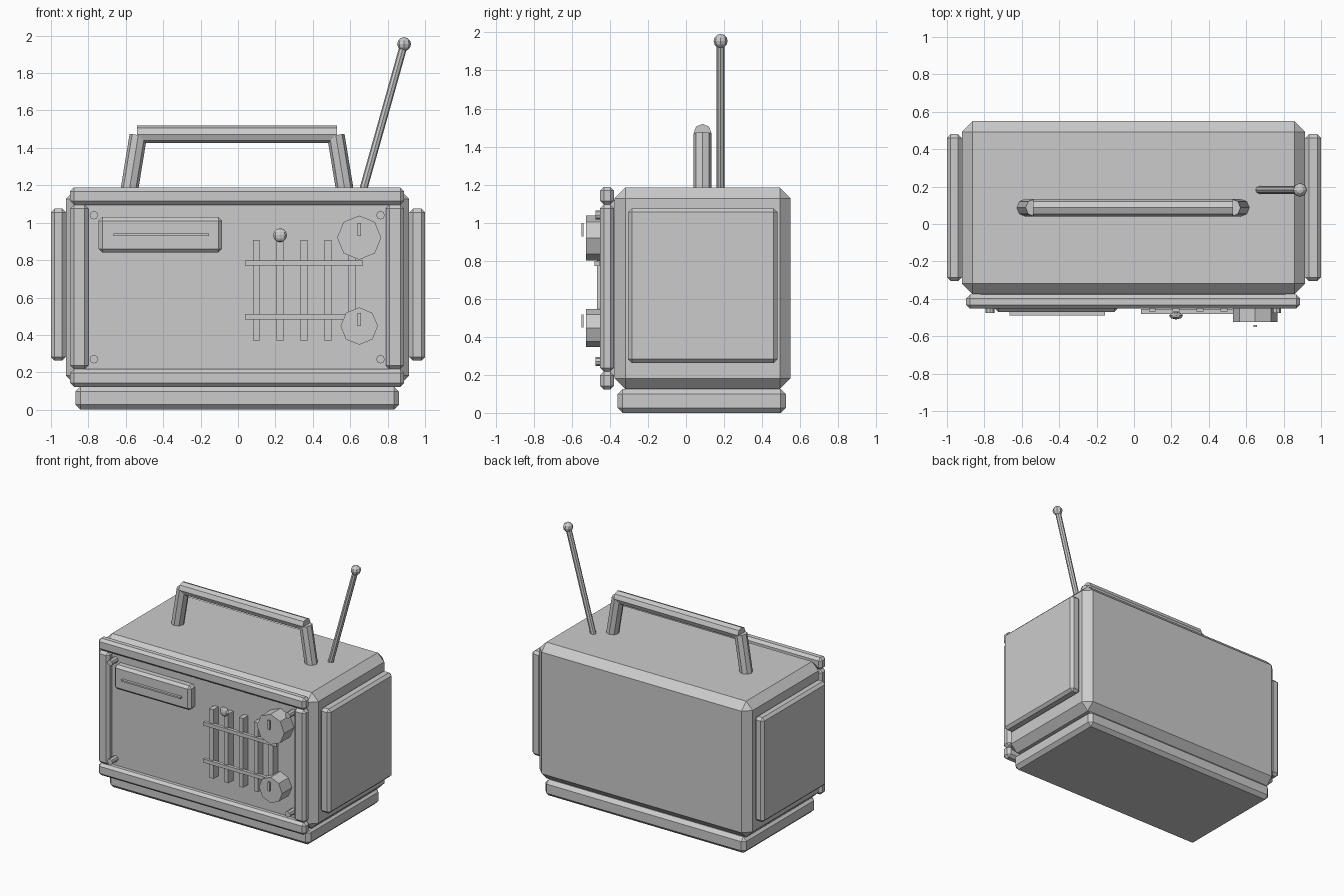
import bpy, math
from mathutils import Vector

if "Cube" in bpy.data.objects:
    bpy.data.objects.remove(bpy.data.objects["Cube"])


def box(name, x, y, z, bevel=0.0):
    """Box from (min, max) ranges with a single-step chamfer."""
    r = (x, y, z)
    bpy.ops.mesh.primitive_cube_add(size=1, location=[(a + b) / 2 for a, b in r])
    o = bpy.context.object
    o.name = name
    o.scale = [b - a for a, b in r]
    bpy.ops.object.transform_apply(location=False, rotation=False, scale=True)
    if bevel:
        m = o.modifiers.new("chamfer", 'BEVEL')
        m.width = bevel
        m.segments = 1
    return o


def rod(name, a, b, radius, sides=8):
    """Low-poly cylinder between two points."""
    a, b = Vector(a), Vector(b)
    d = b - a
    bpy.ops.mesh.primitive_cylinder_add(vertices=sides, radius=radius, depth=d.length,
                                        location=(a + b) / 2)
    o = bpy.context.object
    o.name = name
    o.rotation_mode = 'QUATERNION'
    o.rotation_quaternion = d.to_track_quat('Z', 'Y')
    return o


def ball(name, loc, radius, squash=1.0):
    bpy.ops.mesh.primitive_uv_sphere_add(segments=8, ring_count=6, radius=radius, location=loc)
    o = bpy.context.object
    o.name = name
    o.scale.y = squash
    return o


# Cabinet and plinth
box("cabinet", (-0.92, 0.915), (-0.375, 0.55), (0.125, 1.185), 0.057)
box("base", (-0.87, 0.86), (-0.36, 0.525), (0.0, 0.125), 0.027)

# Side panels
box("left_side_panel", (-1.0, -0.92), (-0.305, 0.48), (0.262, 1.075), 0.02)
box("right_side_panel", (0.915, 1.0), (-0.305, 0.48), (0.262, 1.075), 0.02)

# Front panel and raised frame
box("front_panel", (-0.82, 0.81), (-0.405, -0.35), (0.19, 1.12))
fy = (-0.452, -0.378)
box("frame_top", (-0.897, 0.888), fy, (1.095, 1.188), 0.02)
box("frame_bottom", (-0.897, 0.888), fy, (0.122, 0.217), 0.02)
box("frame_left", (-0.897, -0.8), fy, (0.217, 1.095), 0.02)
box("frame_right", (0.79, 0.888), fy, (0.217, 1.095), 0.02)

# Corner screws
for x in (-0.77, 0.762):
    for z in (0.27, 1.04):
        rod("screw", (x, -0.39, z), (x, -0.477, z), 0.023)

# Tuning display with its slot
box("display", (-0.745, -0.085), (-0.47, -0.39), (0.84, 1.03), 0.02)
box("display_slot", (-0.665, -0.155), (-0.49, -0.46), (0.929, 0.941))

# Speaker grille
for i in range(5):
    x = 0.097 + 0.128 * i
    box("grille_bar", (x - 0.018, x + 0.018), (-0.467, -0.39), (0.37, 0.908))
for z in (0.497, 0.785):
    box("grille_rail", (0.037, 0.668), (-0.482, -0.455), (z - 0.014, z + 0.014))
ball("slider_knob", (0.225, -0.49, 0.933), 0.037, 0.55)

# Knobs with pointers
for z, r in ((0.92, 0.118), (0.447, 0.1)):
    rod("knob", (0.648, -0.39, z), (0.648, -0.525, z), r)
    c = z + (0.043 if z > 0.8 else 0.036)
    box("knob_pointer", (0.639, 0.657), (-0.55, -0.54), (c - 0.035, c + 0.035))

# Carrying handle
for s in (-1, 1):
    rod("handle_leg", (-0.005 + s * 0.58, 0.087, 1.15), (-0.005 + s * 0.528, 0.087, 1.468), 0.047)
rod("handle_grip", (-0.54, 0.087, 1.472), (0.53, 0.087, 1.472), 0.047)

# Antenna
rod("antenna", (0.662, 0.182, 1.15), (0.888, 0.182, 1.955), 0.021)
ball("antenna_tip", (0.888, 0.182, 1.955), 0.037)
